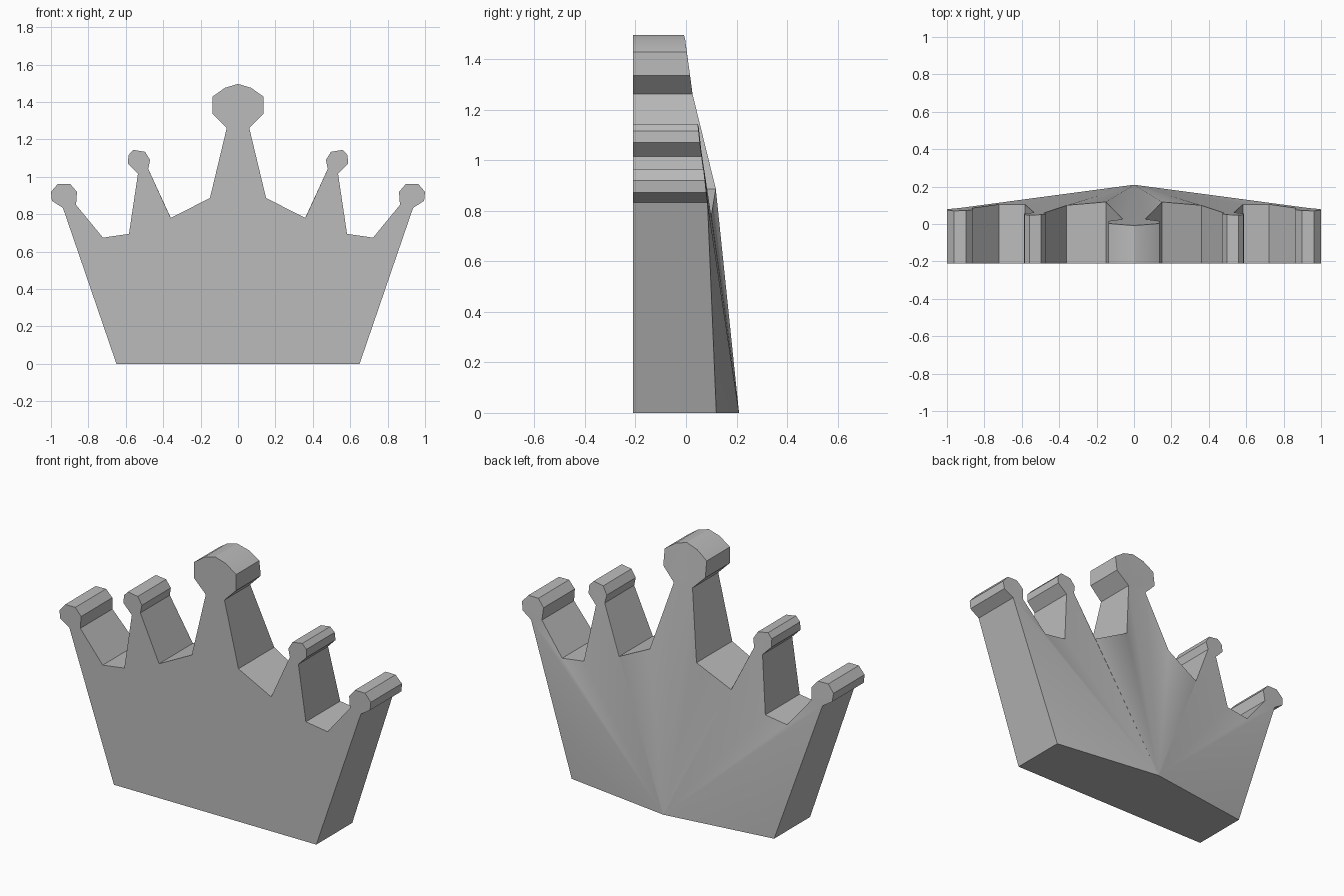
import bpy
import bmesh
import math

cube = bpy.data.objects.get("Cube")
if cube:
    bpy.data.objects.remove(cube, do_unlink=True)

FRONT_Y = -0.21

# Half outline from the base corner up to the top centre: x, z, depth of the back
outline = [
    (0.65, 0.0, 0.12),                                                  # base corner
    (0.936, 0.834, 0.085), (0.995, 0.872, 0.08), (1.0, 0.92, 0.075),    # outer knob
    (0.963, 0.963, 0.07), (0.898, 0.963, 0.072), (0.861, 0.92, 0.077),
    (0.866, 0.85, 0.085),
    (0.722, 0.675, 0.105), (0.583, 0.695, 0.105),                       # outer notch
    (0.535, 1.016, 0.062), (0.588, 1.07, 0.055), (0.586, 1.116, 0.05),  # middle knob
    (0.56, 1.144, 0.047), (0.497, 1.134, 0.05), (0.47, 1.09, 0.055),
    (0.48, 1.043, 0.06),
    (0.36, 0.78, 0.1), (0.15, 0.887, 0.118),                            # inner notch
    (0.06, 1.262, 0.026), (0.135, 1.337, 0.016), (0.135, 1.43, 0.003),  # centre knob
    (0.07, 1.476, -0.003), (0.0, 1.497, -0.008),
]
OUTER, MIDDLE, NECK = range(1, 8), range(10, 17), 19

bm = bmesh.new()
apex = bm.verts.new((0, 0.21, 0))
sides = []
for sign in (1, -1):
    back = [bm.verts.new((sign * x, y, z)) for x, z, y in outline[:-1]]
    front = [bm.verts.new((sign * x, FRONT_Y, z)) for x, z, y in outline[:-1]]
    sides.append((back, front))
x, z, y = outline[-1]
top_back = bm.verts.new((x, y, z))
top_front = bm.verts.new((x, FRONT_Y, z))
for back, front in sides:
    back.append(top_back)
    front.append(top_front)

# Side walls and the back, which fans out from the middle of the base
for back, front in sides:
    for i in range(len(back) - 1):
        bm.faces.new((back[i], back[i + 1], front[i + 1], front[i]))
    for knob in (OUTER, MIDDLE):
        root = back[knob[-1]]
        for i in knob[:-2]:
            bm.faces.new((root, back[i], back[i + 1]))
    bm.faces.new((back[1], back[7], back[8]))
    fan = [0, 1, 8, 9, 10, 16, 17, 18, NECK]
    for i, j in zip(fan, fan[1:]):
        bm.faces.new((apex, back[i], back[j]))

# Centre knob, bottom and flat front
(lb, lf), (rb, rf) = sides
bm.faces.new((apex, lb[NECK], rb[NECK]))
knob_loop = lb[NECK:] + rb[NECK:-1][::-1]
for a, b in zip(knob_loop[1:], knob_loop[2:]):
    bm.faces.new((knob_loop[0], a, b))
bm.faces.new((lf[0], rf[0], rb[0], apex, lb[0]))
bm.faces.new(lf + rf[:-1][::-1])
bmesh.ops.recalc_face_normals(bm, faces=bm.faces[:])

mesh = bpy.data.meshes.new("crown")
bm.to_mesh(mesh)
bm.free()
crown = bpy.data.objects.new("crown", mesh)
bpy.context.collection.objects.link(crown)

# Plain grey
grey = bpy.data.materials.new("light grey")
grey.use_nodes = True
colour = (0.5, 0.5, 0.5, 1)
grey.diffuse_color = colour
grey.node_tree.nodes["Principled BSDF"].inputs["Base Color"].default_value = colour
mesh.materials.append(grey)

# Smooth back, crisp rim
bpy.ops.object.select_all(action="DESELECT")
crown.select_set(True)
bpy.context.view_layer.objects.active = crown
bpy.ops.object.shade_smooth_by_angle(angle=math.radians(30))
